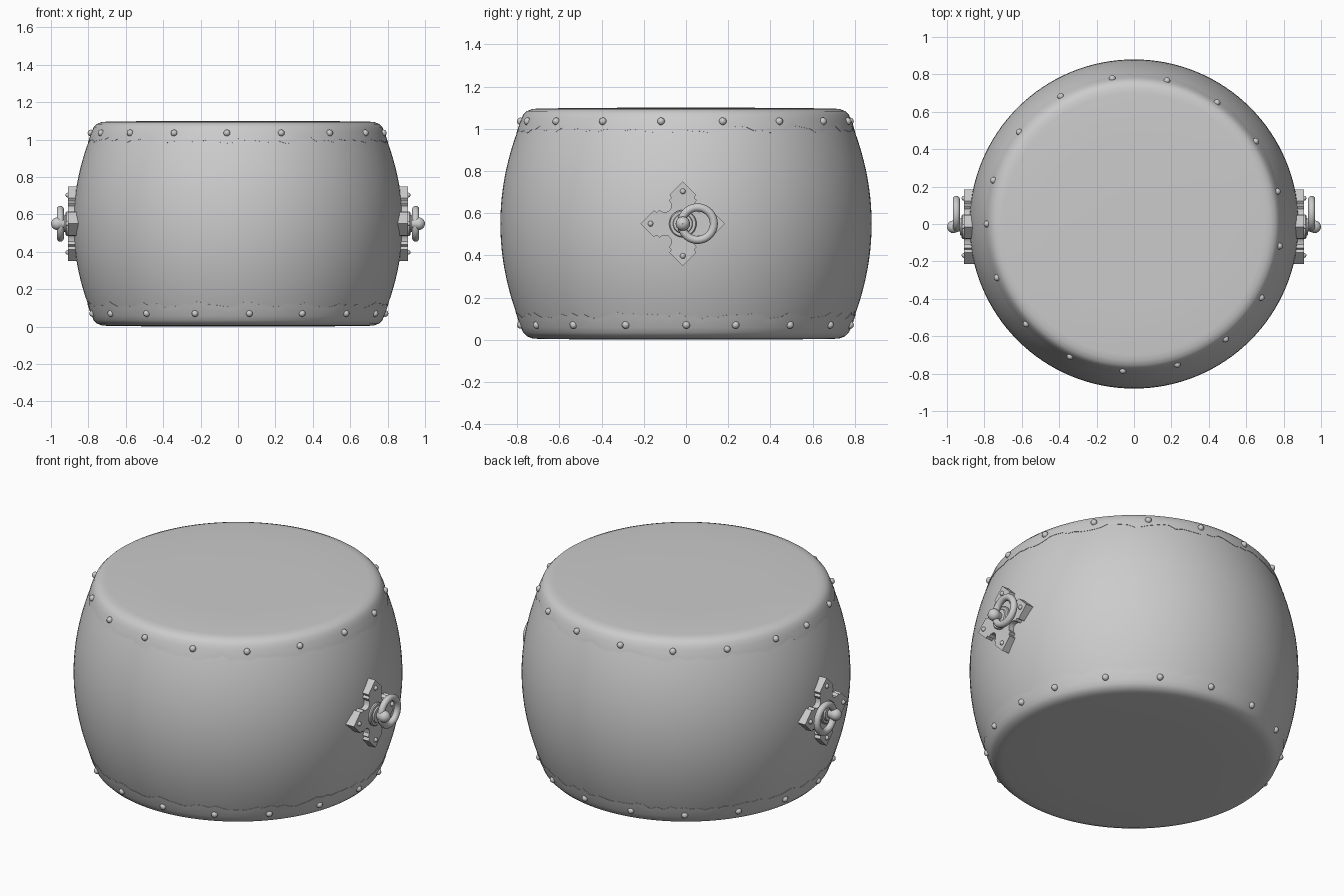
import bpy, bmesh, math, random
from mathutils import Vector, Matrix

if "Cube" in bpy.data.objects:
    bpy.data.objects.remove(bpy.data.objects["Cube"])

random.seed(4)
MID = 0.55
HY = -0.015          # handle centre in y
STEP = 21.42         # stud spacing in degrees


def shell_r(z):
    return 0.88 - 0.42 * (z - MID) ** 2


def finish(name, bm, angle=35):
    bmesh.ops.recalc_face_normals(bm, faces=bm.faces)
    me = bpy.data.meshes.new(name)
    bm.to_mesh(me)
    bm.free()
    ob = bpy.data.objects.new(name, me)
    bpy.context.collection.objects.link(ob)
    bpy.ops.object.select_all(action='DESELECT')
    ob.select_set(True)
    bpy.context.view_layer.objects.active = ob
    bpy.ops.object.shade_smooth_by_angle(angle=math.radians(angle))
    return ob


def revolve(name, rows, seg, place, caps=True, angle=35):
    """rows(i) gives the (radius, height) profile at segment i."""
    bm = bmesh.new()
    rings = []
    for i in range(seg):
        a = 2 * math.pi * i / seg
        rings.append([bm.verts.new(place(r * math.cos(a), r * math.sin(a), h))
                      for r, h in rows(i)])
    for i in range(seg):
        p, q = rings[i], rings[(i + 1) % seg]
        for j in range(len(p) - 1):
            bm.faces.new((p[j], q[j], q[j + 1], p[j + 1]))
    if caps:
        bm.faces.new([c[0] for c in rings])
    return finish(name, bm, angle)


# Barrel shell
zs = [0.04 + 1.02 * k / 24 for k in range(25)]
revolve("barrel_shell", lambda i: [(shell_r(z), z) for z in zs], 128,
        lambda x, y, z: (x, y, z), caps=False)


# Stretched skins with uneven edges, pulled down at the studs
def skin(name, top, start):
    seg = 136
    noise = [random.uniform(-0.012, 0.012) for _ in range(seg)]

    def rows(i):
        d = ((360 * i / seg - start) / STEP) % 1
        pull = abs(d - 0.5) * 2
        edge = 1.005 - 0.02 * pull + noise[i] - (0 if top else 0.012)
        pts = [(0.45, 1.099), (0.70, 1.096), (0.73, 1.093), (0.755, 1.083),
               (0.772, 1.066), (0.782, 1.042)]
        for t in (0.35, 0.7, 1.0):
            z = 1.042 + (edge - 1.042) * t
            pts.append((shell_r(z) + 0.005 * (1 - 0.6 * t), z))
        pts.append((shell_r(edge) - 0.01, edge - 0.001))
        return [(0.2, 1.10)] + pts
    revolve(name, rows, seg,
            lambda x, y, z: (x, y, z if top else 1.10 - z), angle=50)


skin("top_skin", True, 180)
skin("bottom_skin", False, 17.4)


# Round-headed studs around both rims
def studs(name, points, r):
    bm = bmesh.new()
    for p in points:
        bmesh.ops.create_uvsphere(bm, u_segments=12, v_segments=8, radius=r,
                                  matrix=Matrix.Translation(Vector(p)))
    finish(name, bm, 60)


for name, z, start in (("top_studs", 1.035, 180), ("bottom_studs", 0.07, 17.4)):
    angs = [math.radians(start + STEP * k) for k in range(17)]
    studs(name, [(0.786 * math.cos(a), 0.786 * math.sin(a), z) for a in angs], 0.018)

# Plate outline: one quarter, from the upper tip to just before the side tip
half = [(0, 0.2), (0.063, 0.137), (0.054, 0.122), (0.066, 0.112),
        (0.055, 0.095), (0.056, 0.075)]
quarter = half + [(0.063, 0.063)] + [(v, u) for u, v in half[:0:-1]]
outline = []
for k in range(4):
    for u, v in quarter:
        for _ in range(k):
            u, v = v, -u
        outline.append((u, v))

for side, label in ((1, "right"), (-1, "left")):
    # Ornamental backing plate
    bm = bmesh.new()
    f = bm.faces.new([bm.verts.new((side * 0.845, HY + u, MID + v)) for u, v in outline])
    ext = bmesh.ops.extrude_face_region(bm, geom=[f])
    bmesh.ops.translate(bm, vec=(side * 0.063, 0, 0),
                        verts=[e for e in ext["geom"] if isinstance(e, bmesh.types.BMVert)])
    finish(label + "_plate", bm, 30)

    # Plate rivets
    studs(label + "_plate_rivets",
          [(side * 0.909, HY + 0.153 * u, MID + 0.153 * v)
           for u, v in ((1, 0), (-1, 0), (0, 1), (0, -1))], 0.013)

    # Stepped boss and rounded knob
    def sideways(x, y, h, s=side):
        return (s * h, HY + x, MID + y)

    boss = [(0.065, 0.89), (0.065, 0.917), (0.06, 0.922), (0.047, 0.922),
            (0.044, 0.93), (0.02, 0.932)]
    revolve(label + "_boss", lambda i: boss, 32, sideways)
    knob = [(0.024, 0.91), (0.026, 0.94)]
    knob += [(0.034 * math.cos(t), 0.966 + 0.034 * math.sin(t))
             for t in [math.radians(d) for d in (-30, 0, 22, 45, 68, 89)]]
    revolve(label + "_knob", lambda i: knob, 24, sideways, angle=60)

    # Pull ring
    bpy.ops.mesh.primitive_torus_add(major_segments=40, minor_segments=14,
                                     major_radius=0.077, minor_radius=0.019,
                                     location=(side * 0.95, 0.055, MID),
                                     rotation=(0, math.pi / 2, 0))
    bpy.context.object.name = label + "_ring"
    bpy.ops.object.shade_smooth_by_angle(angle=math.radians(60))
